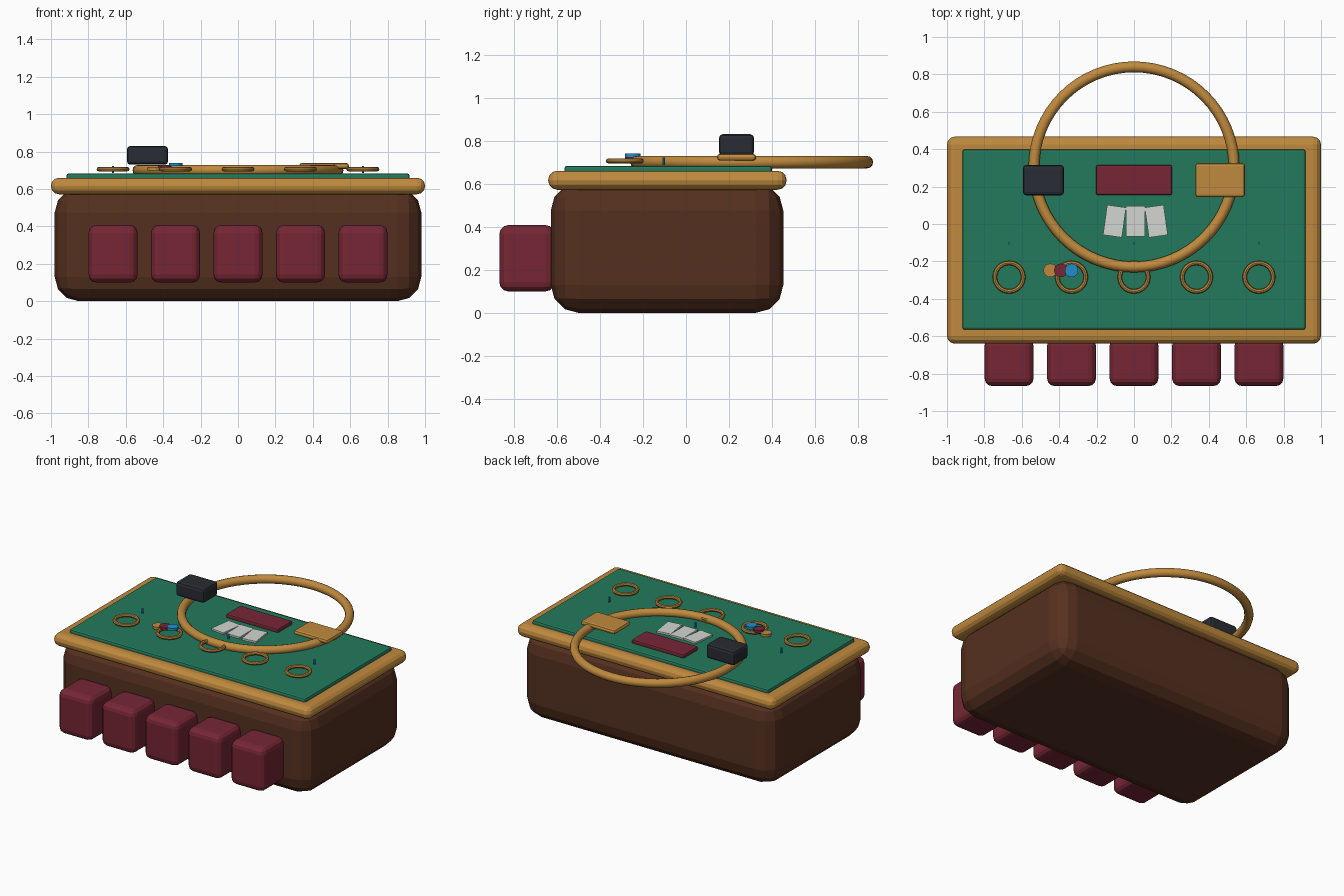
import bpy
import math

if "Cube" in bpy.data.objects:
    bpy.data.objects.remove(bpy.data.objects["Cube"])


def material(name, hex_code):
    def linear(c):
        return c / 12.92 if c <= 0.04045 else ((c + 0.055) / 1.055) ** 2.4
    m = bpy.data.materials.new(name)
    rgb = [linear(int(hex_code[i:i + 2], 16) / 255) for i in (0, 2, 4)]
    m.diffuse_color = (*rgb, 1)
    m.use_nodes = True
    m.node_tree.nodes["Principled BSDF"].inputs["Base Color"].default_value = m.diffuse_color
    return m


WOOD = material("dark_wood", "55301F")
GOLD = material("gold_wood", "C08A3E")
FELT = material("green_felt", "237A5D")
RED = material("dark_red", "762635")
BLACK = material("charcoal", "282C33")
WHITE = material("card_white", "D4D6D0")
BLUE = material("blue", "1F8FCB")


def finish(name, mat, smooth=False):
    ob = bpy.context.object
    ob.name = ob.data.name = name
    ob.data.materials.append(mat)
    if smooth:
        bpy.ops.object.shade_smooth_by_angle(angle=math.radians(35))
    return ob


def box(name, mat, x, y, z, bevel=0, segments=3, turn=0):
    """Box from (min, max) ranges, with rounded edges."""
    mid = [(a + b) / 2 for a, b in (x, y, z)]
    bpy.ops.mesh.primitive_cube_add(size=1, location=mid, rotation=(0, 0, turn))
    ob = finish(name, mat)
    size = [b - a for a, b in (x, y, z)]
    for v in ob.data.vertices:
        v.co = [c * s for c, s in zip(v.co, size)]
    if bevel:
        mod = ob.modifiers.new("bevel", "BEVEL")
        mod.width = bevel
        mod.segments = segments
    return ob


def ring(name, loc, major, minor, sides, tube):
    bpy.ops.mesh.primitive_torus_add(location=loc, major_radius=major, minor_radius=minor,
                                     major_segments=sides, minor_segments=tube)
    return finish(name, GOLD, True)


def disc(name, mat, loc, radius, height, sides=24):
    bpy.ops.mesh.primitive_cylinder_add(vertices=sides, radius=radius, depth=height, location=loc)
    return finish(name, mat, True)


# Table: body, padded rail, felt
box("table_body", WOOD, (-0.98, 0.98), (-0.628, 0.452), (0, 0.605), 0.13)
box("table_rail", GOLD, (-1, 1), (-0.64, 0.467), (0.572, 0.66), 0.042)
box("felt_top", FELT, (-0.917, 0.917), (-0.565, 0.399), (0.645, 0.683), 0.012, 2)

# Large hoop around the dealer place
ring("dealer_hoop", (0, 0.305, 0.70), 0.535, 0.029, 64, 12)

# Dealer equipment
box("card_shoe", BLACK, (-0.594, -0.374), (0.153, 0.316), (0.73, 0.83), 0.018, 2)
box("chip_tray", RED, (-0.203, 0.203), (0.154, 0.315), (0.675, 0.708), 0.01, 2)
box("discard_tray", GOLD, (0.328, 0.593), (0.144, 0.325), (0.707, 0.739), 0.014, 2)

# Three fanned cards
for i, (x, turn) in enumerate([(-0.104, -8), (0.007, 0), (0.119, 8)]):
    box(f"card_{i + 1}", WHITE, (x - 0.051, x + 0.051), (-0.066, 0.096), (0.686, 0.698),
        turn=math.radians(turn))

# Five places: seat and betting circle
for i in range(5):
    x = (i - 2) * 0.334
    box(f"seat_{i + 1}", RED, (x - 0.131, x + 0.131), (-0.867, -0.61), (0.10, 0.408), 0.042)
    ring(f"betting_circle_{i + 1}", (x, -0.284, 0.706), 0.076, 0.012, 32, 8)

# Overlapping chips
for i, mat in enumerate([GOLD, RED, BLUE]):
    disc(f"chip_{i + 1}", mat, (-0.448 + i * 0.057, -0.248, 0.709 + i * 0.011), 0.036, 0.018)

# Small marker pins
for i, x in enumerate([-0.668, 0, 0.668]):
    disc(f"marker_pin_{i + 1}", BLUE, (x, -0.104, 0.704), 0.006, 0.036, 8)
